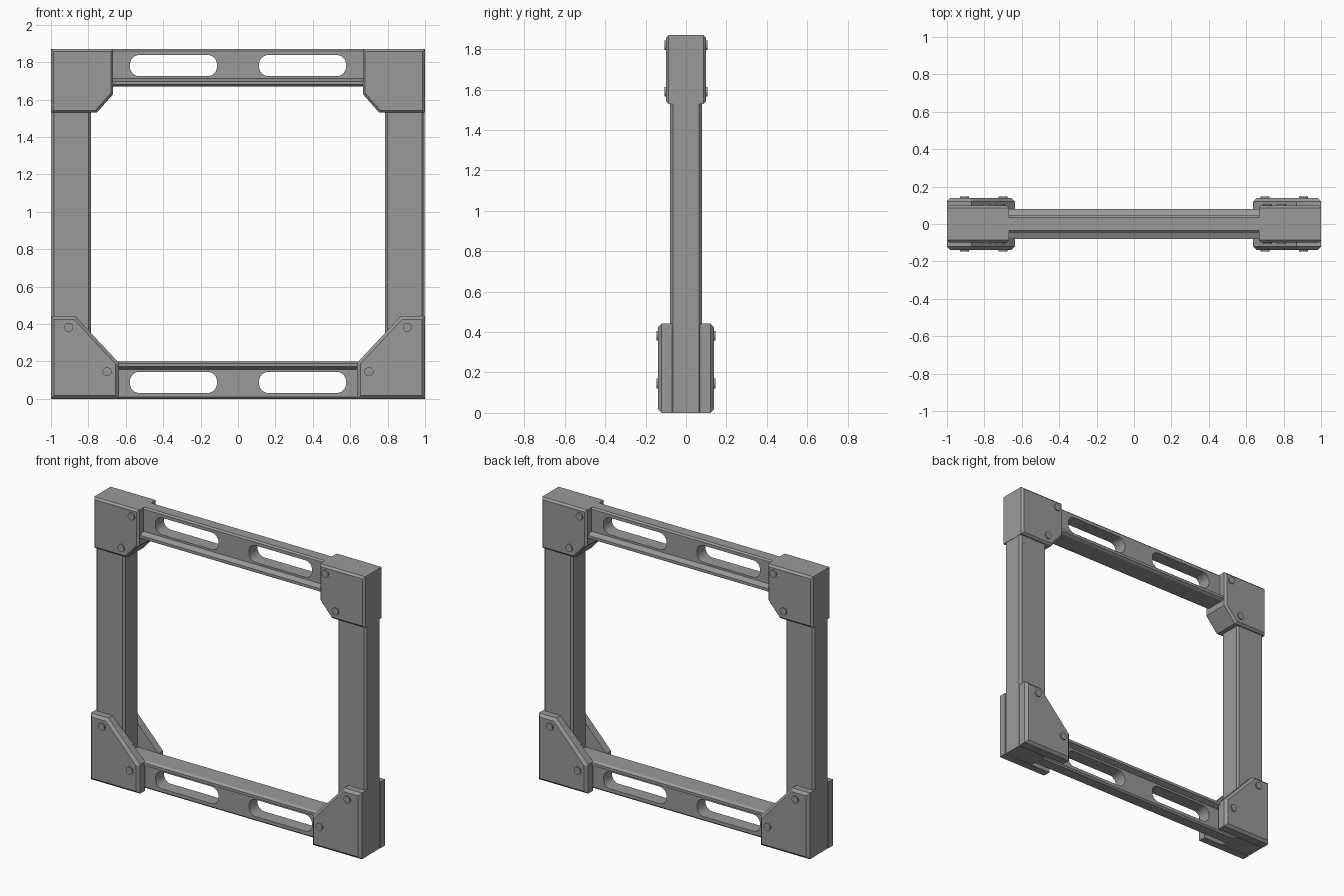
import bpy, bmesh, math
from mathutils import Matrix, Vector

if "Cube" in bpy.data.objects:
    bpy.data.objects.remove(bpy.data.objects["Cube"])


def make_material(name, value):
    mat = bpy.data.materials.new(name)
    mat.use_nodes = True
    color = (value, value, value, 1)
    mat.diffuse_color = color
    mat.node_tree.nodes["Principled BSDF"].inputs["Base Color"].default_value = color
    return mat


STEEL = make_material("steel_grey", 0.32)
HEIGHT = 1.87


def finish(bm, name):
    bmesh.ops.recalc_face_normals(bm, faces=bm.faces)
    mesh = bpy.data.meshes.new(name)
    bm.to_mesh(mesh)
    bm.free()
    mesh.materials.append(STEEL)
    obj = bpy.data.objects.new(name, mesh)
    bpy.context.collection.objects.link(obj)
    return obj


def extrude(points, start, vector):
    """Prism from a closed 3D outline."""
    bm = bmesh.new()
    face = bm.faces.new([bm.verts.new(p) for p in points])
    moved = bmesh.ops.extrude_face_region(bm, geom=[face])["geom"]
    verts = [v for v in moved if isinstance(v, bmesh.types.BMVert)]
    bmesh.ops.translate(bm, verts=verts, vec=vector)
    bmesh.ops.translate(bm, verts=bm.verts, vec=start)
    bmesh.ops.recalc_face_normals(bm, faces=bm.faces)
    return bm


def bevel_edges(bm, rule, width, segments=1):
    edges = [e for e in bm.edges if rule(e.verts[0].co, e.verts[1].co)]
    bmesh.ops.bevel(bm, geom=edges, offset=width, offset_type='OFFSET',
                    segments=segments, profile=0.5, affect='EDGES')


def plate(name, outline, side, y0, y1, chamfers):
    """Upright plate in the xz plane; chamfers lists (y, width) of bevelled rims."""
    bm = extrude([(side * x, y0, z) for x, z in outline], Vector(), Vector((0, y1 - y0, 0)))
    for y, width in chamfers:
        bevel_edges(bm, lambda a, b: abs(a.y - y) < 1e-4 and abs(b.y - y) < 1e-4, width)
    return finish(bm, name)


def bolt(name, x, y, z):
    bm = bmesh.new()
    spin = Matrix.Translation((x, y, z)) @ Matrix.Rotation(math.pi / 2, 4, 'X')
    bmesh.ops.create_cone(bm, cap_ends=True, segments=20, radius1=0.024,
                          radius2=0.024, depth=0.02, matrix=spin)
    return finish(bm, name)


def slot_cutter(x, z):
    bm = bmesh.new()
    size = Matrix.Diagonal((0.465, 0.5, 0.113, 1))
    bmesh.ops.create_cube(bm, size=1, matrix=Matrix.Translation((x, 0, z)) @ size)
    bevel_edges(bm, lambda a, b: abs(a.y - b.y) > 0.1, 0.05, 6)
    obj = finish(bm, "slot_cutter")
    obj.hide_render = True
    return obj


# T-shaped rail section: thin web with a flange facing the opening
half = [(0.035, 0), (0.045, 0.01), (0.045, 0.158), (0.08, 0.172), (0.08, 0.19), (0.064, 0.2)]
section = half + [(-y, z) for y, z in reversed(half)]


def rail(name, flip):
    place = (lambda z: HEIGHT - z) if flip else (lambda z: z)
    points = [(-0.85, y, place(z)) for y, z in section]
    obj = finish(extrude(points, Vector(), Vector((1.7, 0, 0))), name)
    for x in (-0.345, 0.345):
        cutter = slot_cutter(x, place(0.088))
        mod = obj.modifiers.new("slot", 'BOOLEAN')
        mod.operation = 'DIFFERENCE'
        mod.solver = 'EXACT'
        mod.object = cutter
        bpy.context.view_layer.objects.active = obj
        bpy.ops.object.modifier_apply(modifier=mod.name)
        bpy.data.objects.remove(cutter)
    return obj


rails = [rail("bottom_rail", False), rail("top_rail", True)]

block_outline = [(1, 1.53), (1, HEIGHT), (0.667, HEIGHT), (0.667, 1.63), (0.755, 1.53)]
gusset_outline = [(1, 0), (1, 0.442), (0.87, 0.442), (0.637, 0.193), (0.637, 0)]
post_outline = [(0.785, 0), (0.998, 0), (0.998, 1.7), (0.785, 1.7)]

for side, label in ((1, "left"), (-1, "right")):
    # Upright post and solid upper corner block
    plate(label + "_post", post_outline, side, -0.078, 0.078,
          [(-0.078, 0.013), (0.078, 0.013)])
    plate(label + "_top_corner_block", block_outline, side, -0.099, 0.099,
          [(-0.099, 0.013), (0.099, 0.013)])
    for face, end in ((-1, "front"), (1, "back")):
        # Lower gusset plate on each face
        low, high = sorted((face * 0.07, face * 0.138))
        plate(f"{label}_{end}_gusset", gusset_outline, side, low, high,
              [(face * 0.138, 0.017)])
        # Bolt heads
        for i, (x, z) in enumerate(((0.905, 0.382), (0.7, 0.145))):
            bolt(f"{label}_{end}_gusset_bolt_{i + 1}", side * x, face * 0.137, z)
        for i, (x, z) in enumerate(((0.715, 1.82), (0.79, 1.59))):
            bolt(f"{label}_{end}_block_bolt_{i + 1}", side * x, face * 0.097, z)

# Smooth the rounded slot ends, keep every other edge sharp
bpy.ops.object.select_all(action='DESELECT')
for obj in rails:
    obj.select_set(True)
bpy.context.view_layer.objects.active = rails[0]
bpy.ops.object.shade_smooth_by_angle(angle=math.radians(20))
